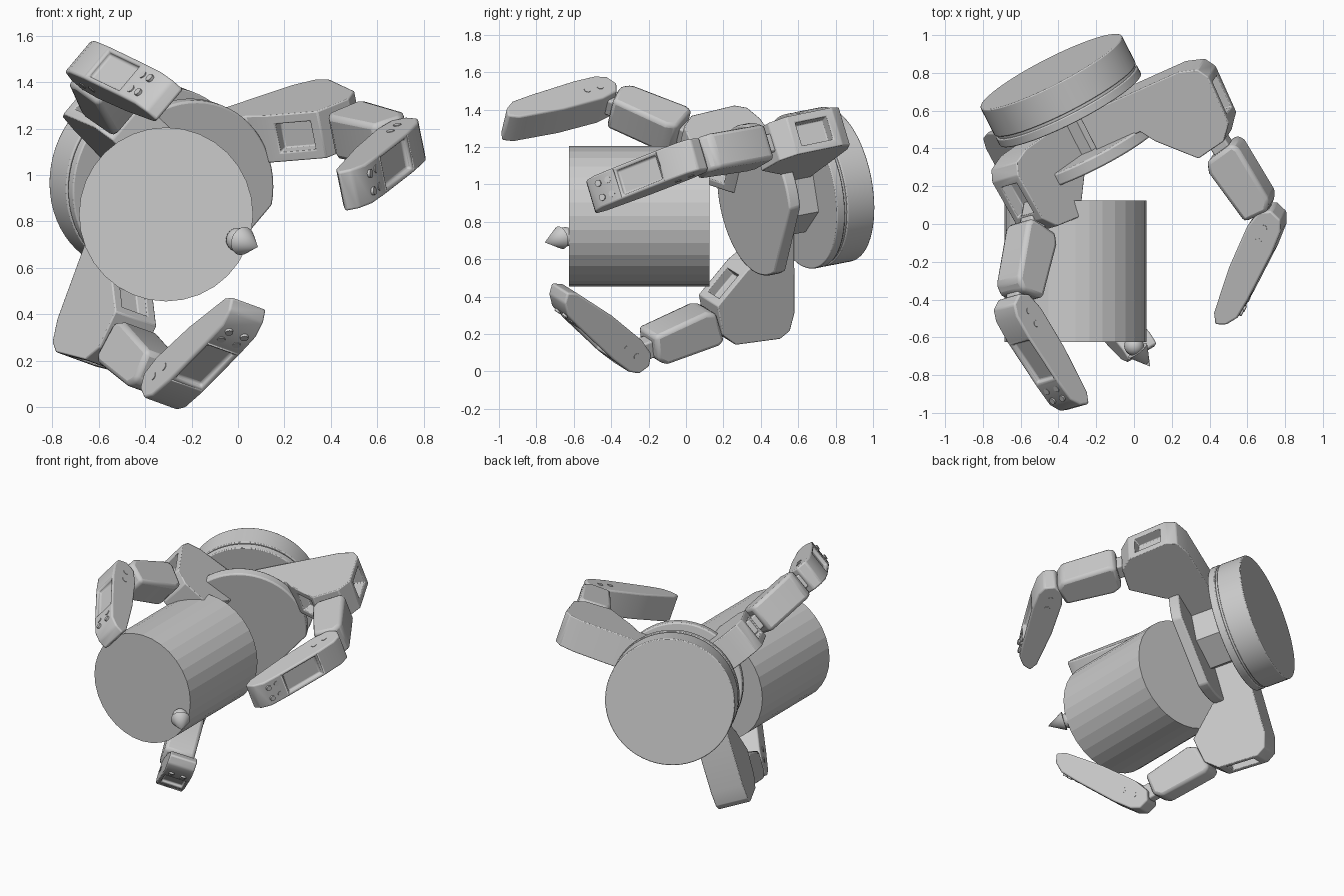
import bpy, bmesh, math
from mathutils import Vector, Matrix

if "Cube" in bpy.data.objects:
    bpy.data.objects.remove(bpy.data.objects["Cube"])

# Palm frame: centre of the front plate and its forward direction
P = Vector((-0.21, 0.36, 0.915))
D = Vector((0.45, -0.877, -0.17)).normalized()


def add_mesh(name, bm, bevel=0.0, segments=2, smooth=True):
    bmesh.ops.recalc_face_normals(bm, faces=bm.faces[:])
    me = bpy.data.meshes.new(name)
    bm.to_mesh(me)
    bm.free()
    ob = bpy.data.objects.new(name, me)
    bpy.context.collection.objects.link(ob)
    if bevel:
        m = ob.modifiers.new("bevel", 'BEVEL')
        m.width, m.segments = bevel, segments
        m.limit_method, m.angle_limit = 'ANGLE', math.radians(30)
    if smooth:
        bpy.ops.object.select_all(action='DESELECT')
        ob.select_set(True)
        bpy.context.view_layer.objects.active = ob
        bpy.ops.object.shade_smooth_by_angle(angle=math.radians(35))
    return ob


def prism(name, pts, width, M, bevel=0.0, recess=(), segments=2):
    """Extrude a profile; recess = (side index, inset, depth) entries."""
    bm = bmesh.new()
    lo = [bm.verts.new((x, y, -width / 2)) for x, y in pts]
    hi = [bm.verts.new((x, y, width / 2)) for x, y in pts]
    n = len(pts)
    bm.faces.new(lo[::-1])
    bm.faces.new(hi)
    sides = [bm.faces.new((lo[i], lo[(i + 1) % n], hi[(i + 1) % n], hi[i])) for i in range(n)]
    bmesh.ops.recalc_face_normals(bm, faces=bm.faces[:])
    for i, inset, depth in recess:
        bmesh.ops.inset_individual(bm, faces=[sides[i]], thickness=inset)
        bmesh.ops.inset_individual(bm, faces=[sides[i]], thickness=0.002, depth=-depth)
    bm.transform(M)
    return add_mesh(name, bm, bevel, segments)


def rod(name, a, b, r1, r2=None, sides=48, bevel=0.0, smooth=True):
    a, b = Vector(a), Vector(b)
    bm = bmesh.new()
    bmesh.ops.create_cone(bm, cap_ends=True, segments=sides, radius1=r1,
                          radius2=r1 if r2 is None else r2, depth=(b - a).length)
    rot = (b - a).to_track_quat('Z', 'Y').to_matrix().to_4x4()
    bm.transform(Matrix.Translation((a + b) / 2) @ rot)
    return add_mesh(name, bm, bevel, smooth=smooth)


def frame(x, y, z, o):
    M = Matrix((x, y, z)).transposed().to_4x4()
    M.translation = o
    return M


# Held cylinder with a small round-backed cone on its end
rod("held_cylinder", (-0.31, -0.625, 0.83), (-0.31, 0.125, 0.83), 0.375, sides=32, smooth=False)
rod("marker_cone", (0.02, -0.67, 0.715), (0.086, -0.755, 0.69), 0.062, 0, sides=24)
bm = bmesh.new()
bmesh.ops.create_uvsphere(bm, u_segments=20, v_segments=12, radius=0.052)
bm.transform(Matrix.Translation((0.0, -0.645, 0.72)))
add_mesh("marker_ball", bm)

# Palm: wrist disc with a groove, hub and front plate with one flat side
rod("wrist_disc", P - D * 0.51, P - D * 0.345, 0.42, sides=64, bevel=0.006)
rod("wrist_groove", P - D * 0.35, P - D * 0.325, 0.41, sides=64)
rod("wrist_ring", P - D * 0.33, P - D * 0.28, 0.42, sides=64, bevel=0.006)
rod("palm_hub", P - D * 0.3, P - D * 0.04, 0.22, sides=6)
up = D.cross(Vector((0.634, 0.179, 0.752))).normalized()
circle = [(0.41 * math.cos(i * math.tau / 64), 0.41 * math.sin(i * math.tau / 64)) for i in range(64)]
plate = [c for c in circle if c[0] > -0.36]
plate = plate[29:] + plate[:29]
prism("palm_plate", plate, 0.07, frame(up, D.cross(up), D, P - D * 0.035), 0.01)

KNUCKLE = [(0.1, -0.27), (0.7, -0.27), (0.8, -0.24), (0.835, -0.18), (0.82, 0.09),
           (0.75, 0.17), (0.58, 0.2), (0.41, 0.02), (0.36, -0.06), (0.1, -0.06)]
MIDDLE = [(0.08, -0.09), (0.06, 0.08), (0.1, 0.1), (0.42, 0.095), (0.47, 0.05),
          (0.46, -0.09), (0.14, -0.115)]
TIP = [(-0.085, 0.0), (-0.06, 0.065), (0.0, 0.09), (0.13, 0.092), (0.42, 0.07), (0.54, 0.055),
       (0.6, 0.015), (0.625, -0.04), (0.57, -0.07), (0.3, -0.09), (0.05, -0.085), (-0.05, -0.06)]


def finger(name, n, offset, shift, j1, j2, tip):
    n = Vector(n)
    n = (n - D * n.dot(D)).normalized()
    r = D.cross(n)
    base = P + n * offset

    def segment(p, q):
        a2 = (Vector(q) - Vector(p)).normalized()
        a = r * a2.x + D * a2.y
        s = r * a2.y - D * a2.x
        return frame(a, s, a.cross(s), base + r * p[0] + D * p[1])

    # Bent knuckle housing
    prism(name + "_knuckle", [(x + shift, y) for x, y in KNUCKLE], 0.215,
          frame(r, D, n, base), 0.006, [(3, 0.06, 0.07), (6, 0.06, 0.06)])
    # Middle link with a tongue at each end
    M = segment(j1, j2)
    prism(name + "_middle", MIDDLE, 0.2, M, 0.022)
    for tag, x0, x1 in (("lower", -0.1, 0.2), ("upper", 0.38, 0.56)):
        prism(name + "_tongue_" + tag, [(x0, -0.05), (x1, -0.05), (x1, 0.05), (x0, 0.05)],
              0.1, M, 0.01)
    # Rounded tip link with a recessed window and screws
    M = segment(j2, tip)
    prism(name + "_tip", TIP, 0.18, M, 0.028, [(3, 0.03, 0.025)], 3)
    for i, (x, z) in enumerate(((0.46, 0.04), (0.46, -0.04), (0.52, 0.04), (0.52, -0.04))):
        rod(f"{name}_screw_{i}", M @ Vector((x, 0.045, z)), M @ Vector((x, 0.068, z)), 0.018, sides=12)
    for i, x in enumerate((0.02, 0.1)):
        rod(f"{name}_pin_{i}", M @ Vector((x, 0, -0.093)), M @ Vector((x, 0, 0.093)), 0.018, sides=12)


# Three fingers around the palm (joints given as radial, forward)
finger("right_finger", (0.18, 0.30, -0.94), -0.13, 0.0, (0.69, 0.15), (0.735, 0.675), (0.28, 1.07))
finger("upper_finger", (0.634, 0.179, 0.752), 0.0, -0.21, (0.56, 0.076), (0.97, 0.44), (0.935, 1.0))
finger("lower_finger", (-0.80, -0.53, 0.29), 0.145, 0.0, (0.7, 0.105), (0.797, 0.67), (0.43, 1.07))
